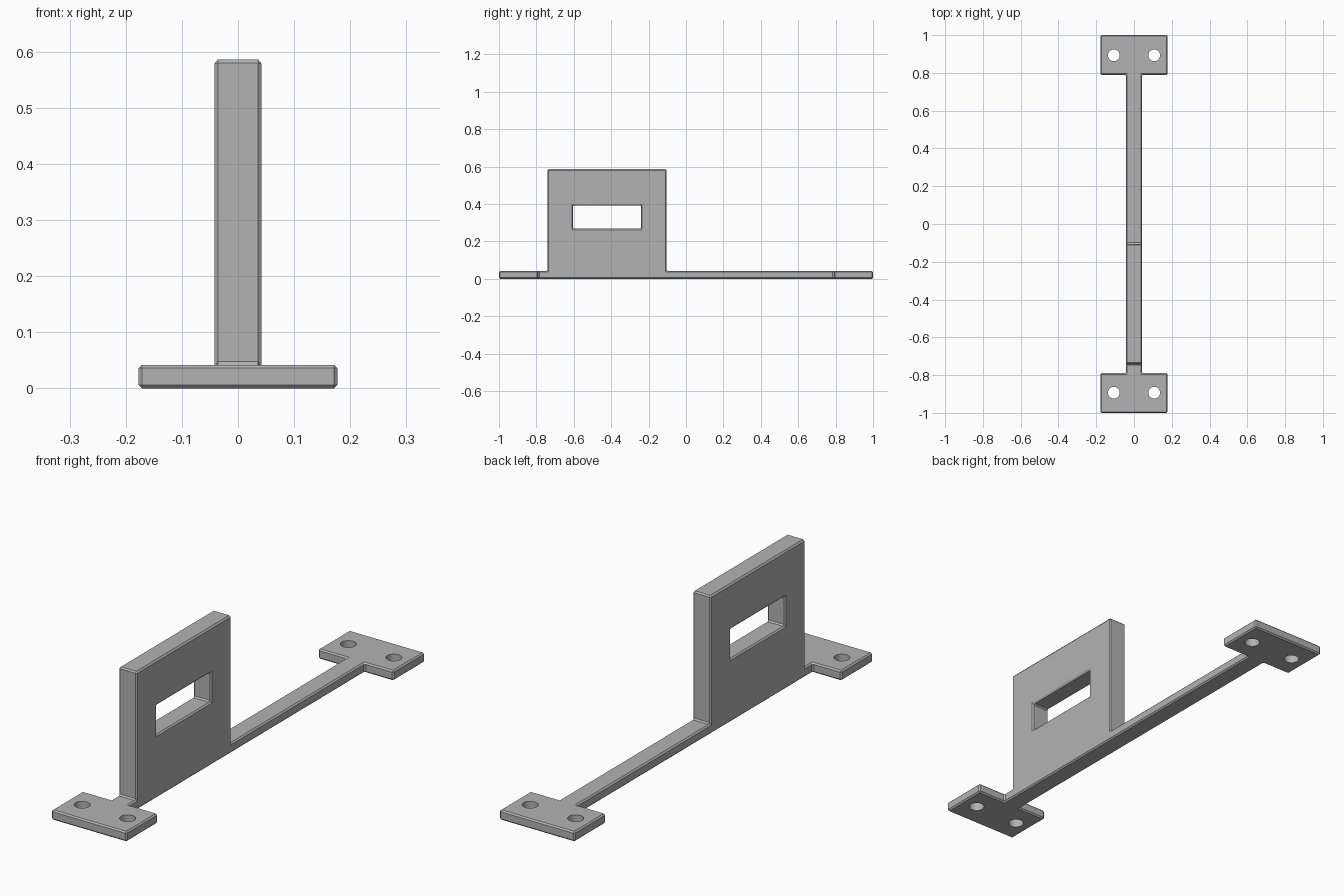
import bpy, bmesh, math
from mathutils import Vector

if "Cube" in bpy.data.objects:
    bpy.data.objects.remove(bpy.data.objects["Cube"], do_unlink=True)

THICK, HALF_BAR, HALF_TAB, TAB_IN = 0.042, 0.042, 0.177, 0.79
CHAMFER = 0.006


def prism(name, points, direction):
    """Extrude a closed outline into a solid object."""
    bm = bmesh.new()
    face = bm.faces.new([bm.verts.new(p) for p in points])
    out = bmesh.ops.extrude_face_region(bm, geom=[face])
    moved = [v for v in out["geom"] if isinstance(v, bmesh.types.BMVert)]
    bmesh.ops.translate(bm, verts=moved, vec=Vector(direction))
    bmesh.ops.recalc_face_normals(bm, faces=bm.faces)
    mesh = bpy.data.meshes.new(name)
    bm.to_mesh(mesh)
    bm.free()
    obj = bpy.data.objects.new(name, mesh)
    bpy.context.collection.objects.link(obj)
    return obj


def combine(target, tool, operation):
    tool.hide_render = True
    mod = target.modifiers.new(operation.title(), "BOOLEAN")
    mod.operation, mod.object, mod.solver = operation, tool, "EXACT"


# Plan outline: a narrow bar with a wide mounting tab at each end
quarter = [(HALF_BAR, TAB_IN), (HALF_TAB, TAB_IN), (HALF_TAB, 1)]
right = [(x, -y) for x, y in reversed(quarter)] + quarter
plan = right + [(-x, y) for x, y in reversed(right)]
bracket = prism("bracket", [(x, y, -0.1) for x, y in plan], (0, 0, 1))

# Side outline: thin base with the upright plate
side = [(-1.1, 0), (1.1, 0), (1.1, THICK), (-0.105, THICK), (-0.105, 0.586),
        (-0.74, 0.586), (-0.74, THICK), (-1.1, THICK)]
profile = prism("side_profile", [(-0.5, y, z) for y, z in side], (1, 0, 0))
combine(bracket, profile, "INTERSECT")

# Rectangular window through the upright plate
slot = [(-0.605, 0.268), (-0.24, 0.268), (-0.24, 0.393), (-0.605, 0.393)]
window = prism("window_cutter", [(-0.5, y, z) for y, z in slot], (1, 0, 0))
combine(bracket, window, "DIFFERENCE")

# Chamfer every corner before drilling, so hole rims stay crisp
bevel = bracket.modifiers.new("Chamfer", "BEVEL")
bevel.width, bevel.segments, bevel.limit_method = CHAMFER, 1, "ANGLE"

# Screw holes in both tabs
cutters = [profile, window]
for sx in (-1, 1):
    for sy in (-1, 1):
        ring = [(sx * 0.107 + 0.031 * math.cos(a), sy * 0.893 + 0.031 * math.sin(a), -0.1)
                for a in (math.tau * i / 32 for i in range(32))]
        drill = prism("hole_cutter", ring, (0, 0, 0.3))
        combine(bracket, drill, "DIFFERENCE")
        cutters.append(drill)

# Apply the cuts and drop the helpers
bpy.ops.object.select_all(action="DESELECT")
bracket.select_set(True)
bpy.context.view_layer.objects.active = bracket
bpy.ops.object.convert(target="MESH")
for cutter in cutters:
    bpy.data.objects.remove(cutter, do_unlink=True)
bpy.ops.object.shade_smooth_by_angle(angle=math.radians(30))

# Plain grey finish
grey = bpy.data.materials.new("grey")
grey.use_nodes = True
color = (0.45, 0.45, 0.45, 1)
grey.diffuse_color = color
grey.node_tree.nodes["Principled BSDF"].inputs["Base Color"].default_value = color
bracket.data.materials.clear()
bracket.data.materials.append(grey)
